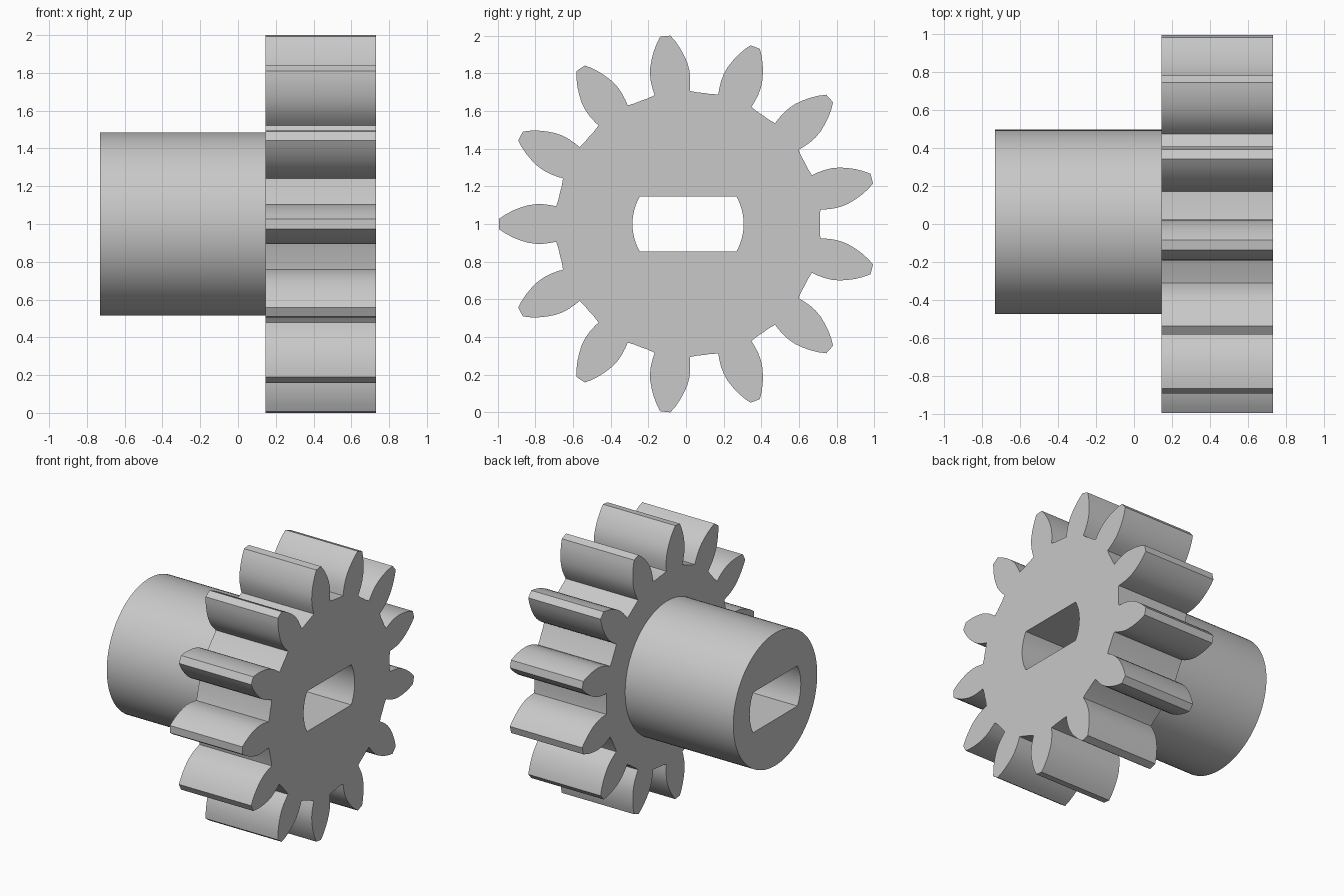
import bpy, bmesh
from math import radians, sin, cos, asin, pi, tau
from mathutils import Vector

cube = bpy.data.objects.get("Cube")
if cube:
    bpy.data.objects.remove(cube, do_unlink=True)

CENTRE_Y, CENTRE_Z = 0.011, 1.0
TEETH = 13
ROOT_RADIUS = 0.70
HUB_RADIUS = 0.485
BORE_RADIUS, BORE_FLAT = 0.295, 0.147
BACK, SHOULDER, FACE = -0.73, 0.145, 0.73

# One flank of a tooth: distance from the axis, half width
FLANK = [(0.70, 0.094), (0.73, 0.100), (0.77, 0.105), (0.81, 0.105),
         (0.85, 0.099), (0.89, 0.087), (0.93, 0.071), (0.97, 0.050), (1.004, 0.027)]

grey = bpy.data.materials.new("plain grey")
grey.use_nodes = True
grey.diffuse_color = (0.58, 0.58, 0.58, 1)
grey.node_tree.nodes["Principled BSDF"].inputs["Base Color"].default_value = grey.diffuse_color


def arc(radius, start, end, steps):
    angles = [start + (end - start) * i / steps for i in range(steps + 1)]
    return [(radius * cos(a), radius * sin(a)) for a in angles]


def gear_outline():
    points = []
    pitch = tau / TEETH
    root_half = asin(FLANK[0][1] / ROOT_RADIUS)
    tooth = [(r, -w) for r, w in FLANK] + [(r, w) for r, w in reversed(FLANK)]
    for i in range(TEETH):
        a = pi + i * pitch
        points += [(r * cos(a) - w * sin(a), r * sin(a) + w * cos(a)) for r, w in tooth]
        # Valley between this tooth and the next, without its shared ends
        points += arc(ROOT_RADIUS, a + root_half, a + pitch - root_half, 4)[1:-1]
    return points


def bore_outline():
    # Round shaft hole with two flats
    half = asin(BORE_FLAT / BORE_RADIUS)
    return arc(BORE_RADIUS, -half, half, 12) + arc(BORE_RADIUS, pi - half, pi + half, 12)


def bored_prism(name, outline, x_start, x_end):
    bm = bmesh.new()
    edges = []
    for loop in (outline, bore_outline()):
        verts = [bm.verts.new((x_start, CENTRE_Y + y, CENTRE_Z + z)) for y, z in loop]
        edges += [bm.edges.new((v, verts[i - 1])) for i, v in enumerate(verts)]
    bmesh.ops.triangle_fill(bm, edges=edges, use_beauty=True, use_dissolve=False,
                            normal=Vector((1, 0, 0)))
    result = bmesh.ops.extrude_face_region(bm, geom=bm.faces[:], use_keep_orig=True)
    moved = [g for g in result["geom"] if isinstance(g, bmesh.types.BMVert)]
    bmesh.ops.translate(bm, verts=moved, vec=(x_end - x_start, 0, 0))
    bmesh.ops.recalc_face_normals(bm, faces=bm.faces[:])
    mesh = bpy.data.meshes.new(name)
    bm.to_mesh(mesh)
    bm.free()
    mesh.materials.append(grey)
    obj = bpy.data.objects.new(name, mesh)
    bpy.context.collection.objects.link(obj)
    bpy.ops.object.select_all(action="DESELECT")
    obj.select_set(True)
    bpy.context.view_layer.objects.active = obj
    bpy.ops.object.shade_smooth_by_angle(angle=radians(25))
    return obj


# Toothed wheel and the plain collar behind it
bored_prism("toothed_wheel", gear_outline(), SHOULDER, FACE)
bored_prism("hub_collar", arc(HUB_RADIUS, 0, tau, 80)[:-1], BACK, SHOULDER)
